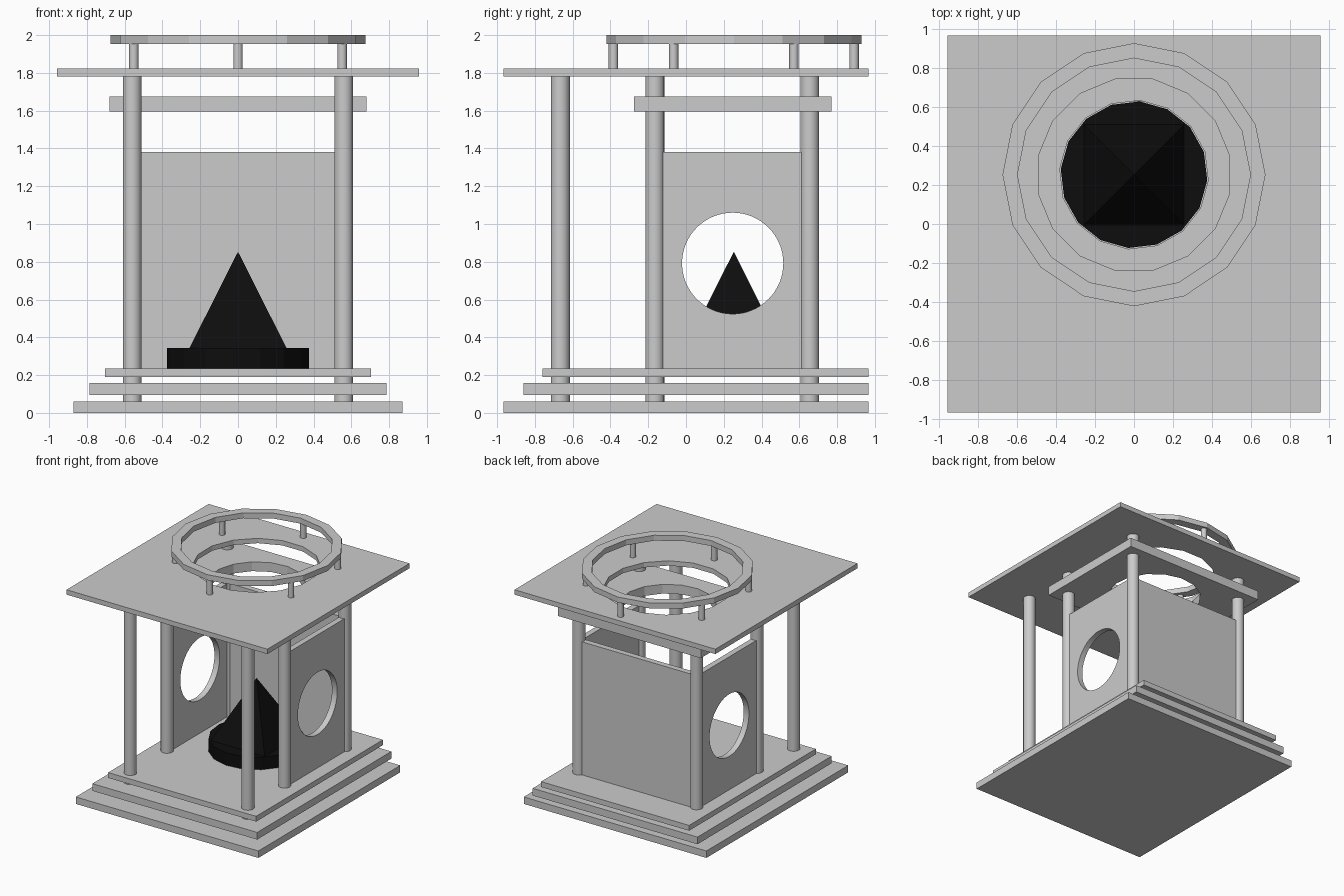
import bpy, bmesh
from math import cos, sin, pi, radians
from mathutils import Matrix

if "Cube" in bpy.data.objects:
    bpy.data.objects.remove(bpy.data.objects["Cube"])

CY = 0.253  # y centre of the round opening, window and dais


def finish(name, bm, smooth=False, mat=None):
    bmesh.ops.recalc_face_normals(bm, faces=bm.faces)
    me = bpy.data.meshes.new(name)
    bm.to_mesh(me)
    bm.free()
    ob = bpy.data.objects.new(name, me)
    bpy.context.collection.objects.link(ob)
    if mat:
        me.materials.append(mat)
    if smooth:
        bpy.context.view_layer.objects.active = ob
        ob.select_set(True)
        bpy.ops.object.shade_smooth_by_angle(angle=radians(30))
        ob.select_set(False)
    return ob


def box(name, x0, x1, y0, y1, z0, z1):
    bm = bmesh.new()
    bmesh.ops.create_cube(bm, size=1, matrix=Matrix.Translation(
        ((x0 + x1) / 2, (y0 + y1) / 2, (z0 + z1) / 2))
        @ Matrix.Diagonal((x1 - x0, y1 - y0, z1 - z0, 1)))
    return finish(name, bm)


def cone(name, x, y, z0, z1, r0, r1, n, turn=0, smooth=False, mat=None):
    bm = bmesh.new()
    bmesh.ops.create_cone(bm, cap_ends=True, segments=n, radius1=r0, radius2=r1, depth=z1 - z0,
                          matrix=Matrix.Translation((x, y, (z0 + z1) / 2)) @ Matrix.Rotation(radians(turn), 4, 'Z'))
    bmesh.ops.remove_doubles(bm, verts=bm.verts, dist=1e-5)
    return finish(name, bm, smooth, mat)


def circle(cx, cy, r, n, turn=0):
    return [(cx + r * cos(2 * pi * i / n + radians(turn)),
             cy + r * sin(2 * pi * i / n + radians(turn))) for i in range(n)]


def rect(x0, x1, y0, y1):
    return [(x0, y0), (x1, y0), (x1, y1), (x0, y1)]


def pierced(name, outer, inner, a, b, upright=False, smooth=False):
    """Plate between heights a and b with a hole; upright plates lie in the y-z plane."""
    bm = bmesh.new()
    edges = []
    for loop in (outer, inner):
        vs = [bm.verts.new((a, u, v) if upright else (u, v, a)) for u, v in loop]
        edges += [bm.edges.new((vs[i - 1], vs[i])) for i in range(len(vs))]
    bmesh.ops.triangle_fill(bm, edges=edges, use_beauty=True)
    ext = bmesh.ops.extrude_face_region(bm, geom=bm.faces[:], use_keep_orig=True)
    moved = [g for g in ext['geom'] if isinstance(g, bmesh.types.BMVert)]
    bmesh.ops.translate(bm, verts=moved, vec=(b - a, 0, 0) if upright else (0, 0, b - a))
    return finish(name, bm, smooth)


black = bpy.data.materials.new("black")
black.diffuse_color = (0.004, 0.004, 0.004, 1)
black.use_nodes = True
black.node_tree.nodes["Principled BSDF"].inputs["Base Color"].default_value = black.diffuse_color

# Three floating steps sharing a flush back
box("bottom_step", -0.87, 0.87, -0.965, 0.965, 0, 0.06)
box("middle_step", -0.785, 0.785, -0.86, 0.965, 0.095, 0.157)
box("top_step", -0.705, 0.705, -0.76, 0.965, 0.19, 0.236)

# Columns and side walls with round windows, mirrored left and right
for side, s in (("left", -1), ("right", 1)):
    for row, y in (("front", -0.665), ("middle", -0.165), ("back", 0.655)):
        cone(f"{side}_{row}_column", s * 0.56, y, 0.06, 1.78, 0.05, 0.05, 24, smooth=True)
    pierced(f"{side}_wall", rect(-0.135, 0.625, 0.236, 1.382),
            circle(0.247, 0.792, 0.268, 64), s * 0.56 - 0.025, s * 0.56 + 0.025, True, True)

# Back wall
box("back_wall", -0.53, 0.53, 0.63, 0.68, 0.236, 1.382)

# Inner ceiling and roof, each with a faceted opening
pierced("inner_ceiling", rect(-0.68, 0.68, -0.275, 0.77),
        circle(0, CY, 0.382, 16, -4.5), 1.595, 1.675)
pierced("roof", rect(-0.957, 0.957, -0.967, 0.967), circle(0, CY, 0.5, 16, 11.25), 1.78, 1.822)

# Raised ring on six short posts
pierced("roof_ring", circle(0, CY, 0.675, 16), circle(0, CY, 0.598, 16), 1.953, 2.0)
for i in range(6):
    a = pi / 2 + i * pi / 3
    cone(f"ring_post_{i + 1}", 0.637 * cos(a), CY + 0.637 * sin(a), 1.82, 1.955,
         0.025, 0.025, 16, smooth=True)

# Black dais and pyramid
cone("dais", 0, CY, 0.236, 0.343, 0.377, 0.377, 16, -4.5, mat=black)
cone("pyramid", 0, CY, 0.343, 0.853, 0.257 * 2 ** 0.5, 0, 4, 45, mat=black)
